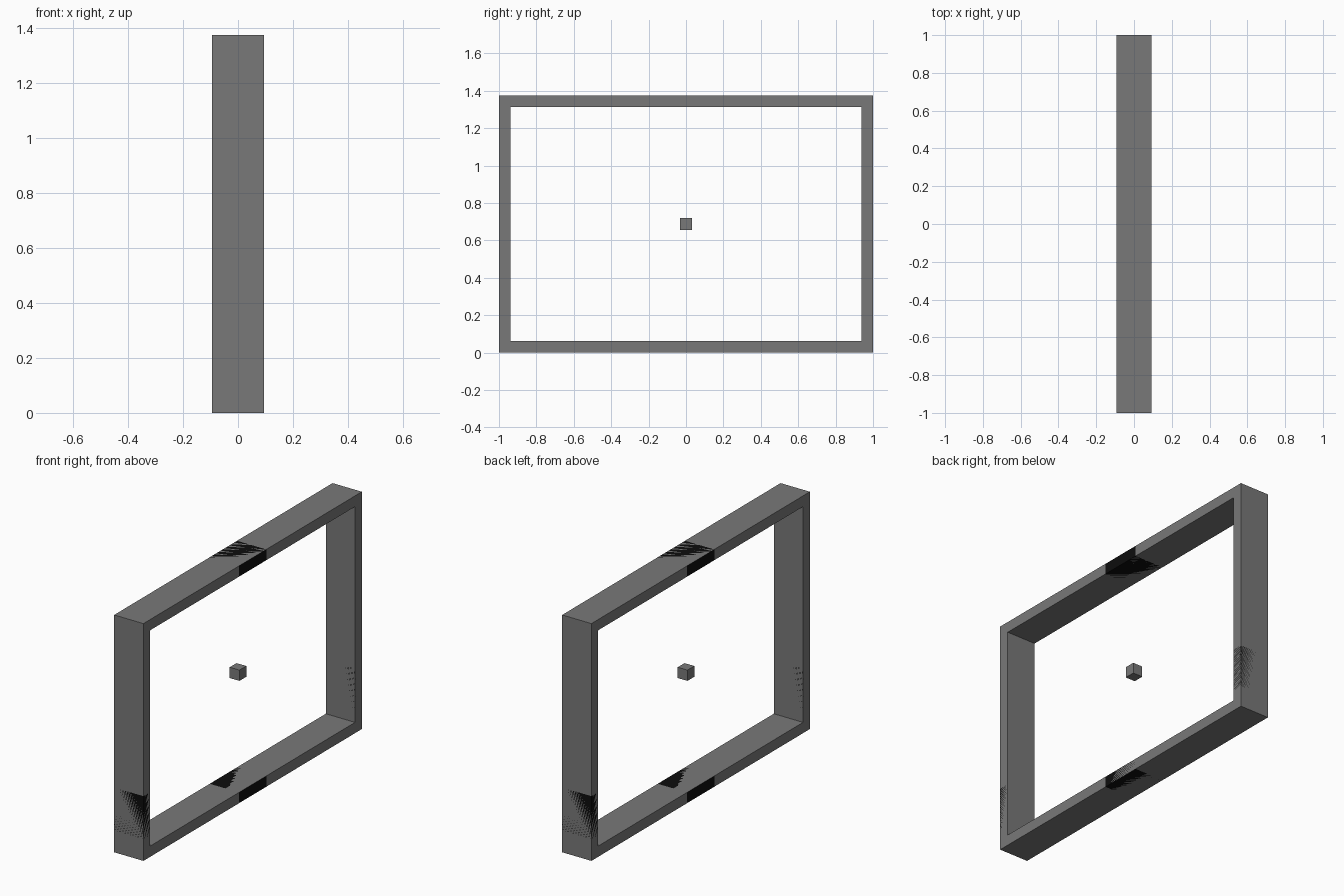
import bpy
import bmesh
from mathutils import Matrix, Vector

if "Cube" in bpy.data.objects:
    bpy.data.objects.remove(bpy.data.objects["Cube"])

U = 0.0625            # one block unit
DEPTH = 3 * U         # frame depth along x
HEIGHT = 22 * U


def material(name, color):
    m = bpy.data.materials.new(name)
    m.diffuse_color = (*color, 1)
    m.use_nodes = True
    m.node_tree.nodes["Principled BSDF"].inputs["Base Color"].default_value = m.diffuse_color
    return m


grey = material("stone grey", (0.19, 0.19, 0.19))
black = material("near black", (0.004, 0.004, 0.004))


def box(name, center, size, mat):
    bm = bmesh.new()
    bmesh.ops.create_cube(bm, size=1.0, matrix=Matrix.Translation(Vector(center)) @ Matrix.Diagonal((*size, 1)))
    me = bpy.data.meshes.new(name)
    bm.to_mesh(me)
    bm.free()
    me.materials.append(mat)
    ob = bpy.data.objects.new(name, me)
    bpy.context.collection.objects.link(ob)
    return ob


# Horizontal beams, full width
for name, z in (("bottom_beam", U / 2), ("top_beam", HEIGHT - U / 2)):
    box(name, (0, 0, z), (DEPTH, 2, U), grey)

# Upright posts between the beams
for name, y in (("left_post", -1 + U / 2), ("right_post", 1 - U / 2)):
    box(name, (0, y, HEIGHT / 2), (DEPTH, U, HEIGHT - 2 * U), grey)

# Small cube floating in the middle
box("center_cube", (0, 0, HEIGHT / 2), (U, U, U), grey)

# Dark blocks, flush inside the beams and the lower part of the posts
for name, z in (("bottom_dark_block", U / 2), ("top_dark_block", HEIGHT - U / 2)):
    box(name, (0, 0, z), (DEPTH, 4 * U, U), black)
for name, y in (("left_dark_block", -1 + U / 2), ("right_dark_block", 1 - U / 2)):
    box(name, (0, y, 4 * U), (DEPTH, U, 4 * U), black)
